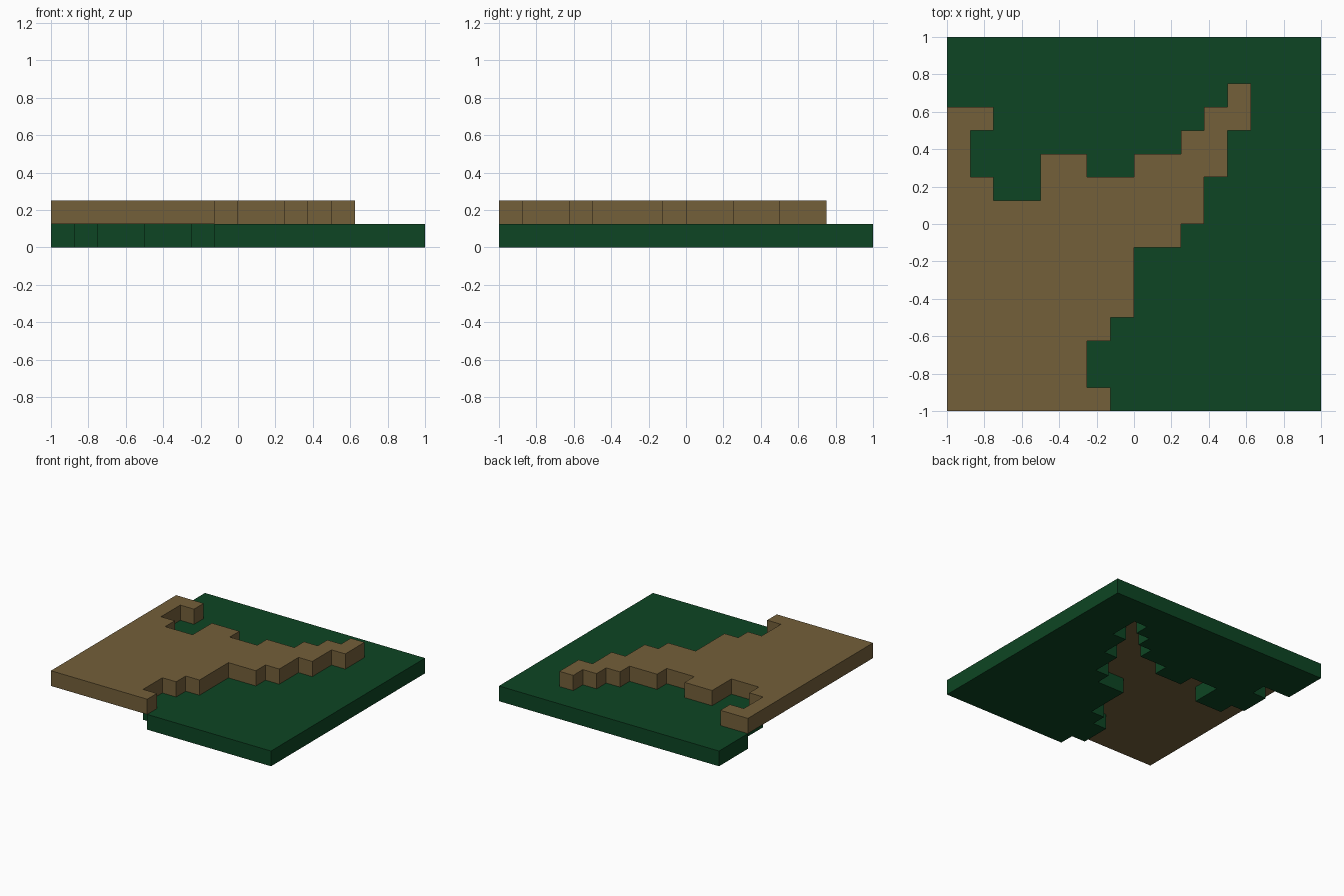
import bpy
import bmesh

cube = bpy.data.objects.get("Cube")
if cube:
    bpy.data.objects.remove(cube, do_unlink=True)

CELL = 0.125  # grid step; each layer is one step thick


def make_material(name, rgb):
    mat = bpy.data.materials.new(name)
    mat.use_nodes = True
    color = (*rgb, 1.0)
    mat.diffuse_color = color
    bsdf = next(n for n in mat.node_tree.nodes if n.type == 'BSDF_PRINCIPLED')
    bsdf.inputs["Base Color"].default_value = color
    bsdf.inputs["Roughness"].default_value = 0.9
    return mat


def make_slab(name, outline, level, mat):
    """Extrude a grid outline into a slab one step thick."""
    bm = bmesh.new()
    verts = [bm.verts.new((x * CELL, y * CELL, level * CELL)) for x, y in outline]
    base = bm.faces.new(verts)
    top = bmesh.ops.extrude_face_region(bm, geom=[base], use_keep_orig=True)
    moved = [g for g in top["geom"] if isinstance(g, bmesh.types.BMVert)]
    bmesh.ops.translate(bm, verts=moved, vec=(0, 0, CELL))
    bmesh.ops.recalc_face_normals(bm, faces=bm.faces)
    mesh = bpy.data.meshes.new(name)
    bm.to_mesh(mesh)
    bm.free()
    mesh.materials.append(mat)
    obj = bpy.data.objects.new(name, mesh)
    bpy.context.collection.objects.link(obj)
    return obj


# Stepped border shared by both layers, in grid steps, from front edge to right edge
border = [
    (-1, -8), (-1, -7), (-2, -7), (-2, -5), (-1, -5), (-1, -4), (0, -4),
    (0, -1), (2, -1), (2, 0), (3, 0), (3, 2), (4, 2), (4, 4), (5, 4),
    (5, 6), (4, 6), (4, 5), (3, 5), (3, 4), (2, 4), (2, 3), (0, 3),
    (0, 2), (-2, 2), (-2, 3), (-4, 3), (-4, 1), (-6, 1), (-6, 2),
    (-7, 2), (-7, 4), (-6, 4), (-6, 5), (-8, 5),
]

green = make_material("dark green", (0.004, 0.060, 0.017))
brown = make_material("earth brown", (0.174, 0.116, 0.042))

# Lower layer covers one side of the border, upper layer the other
make_slab("lower_ground", border + [(-8, 8), (8, 8), (8, -8)], 0, green)
make_slab("upper_ground", border + [(-8, -8)], 1, brown)
